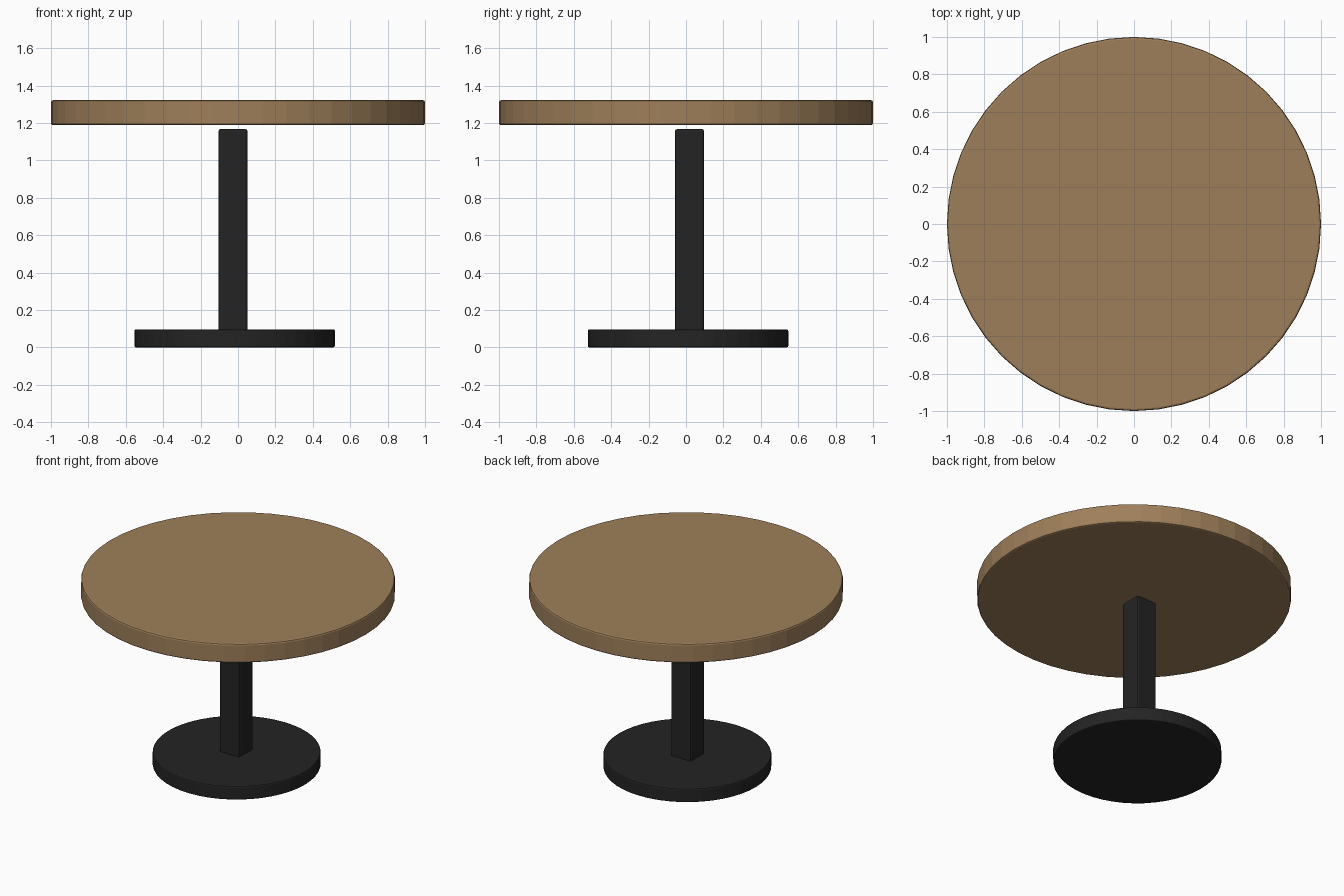
import bpy

if "Cube" in bpy.data.objects:
    bpy.data.objects.remove(bpy.data.objects["Cube"])


def material(name, rgb):
    m = bpy.data.materials.new(name)
    m.diffuse_color = (*rgb, 1.0)
    m.use_nodes = True
    m.node_tree.nodes["Principled BSDF"].inputs["Base Color"].default_value = m.diffuse_color
    return m


wood = material("warm_wood", (0.345, 0.212, 0.102))
black = material("matte_black", (0.0176, 0.0176, 0.0176))


def finish(name, mat, bevel):
    obj = bpy.context.object
    obj.name = name
    obj.data.materials.append(mat)
    mod = obj.modifiers.new("soft_edges", 'BEVEL')
    mod.width = bevel
    mod.segments = 2
    mod.limit_method = 'ANGLE'
    mod.angle_limit = 0.7
    return obj


def disc(name, x, y, z0, z1, radius, mat, bevel):
    bpy.ops.mesh.primitive_cylinder_add(
        vertices=48, radius=radius, depth=z1 - z0, location=(x, y, (z0 + z1) / 2))
    return finish(name, mat, bevel)


# Round wooden top and round foot, the foot slightly off centre
disc("tabletop", 0, 0, 1.188, 1.322, 1.0, wood, 0.011)
disc("base", -0.018, 0.011, 0.0, 0.097, 0.536, black, 0.009)

# Square post, stopping just short of the top
z0, z1 = 0.06, 1.168
bpy.ops.mesh.primitive_cube_add(size=1, location=(-0.027, 0.019, (z0 + z1) / 2))
bpy.context.object.scale = (0.156, 0.156, z1 - z0)
bpy.ops.object.transform_apply(location=False, rotation=False, scale=True)
finish("post", black, 0.013)
